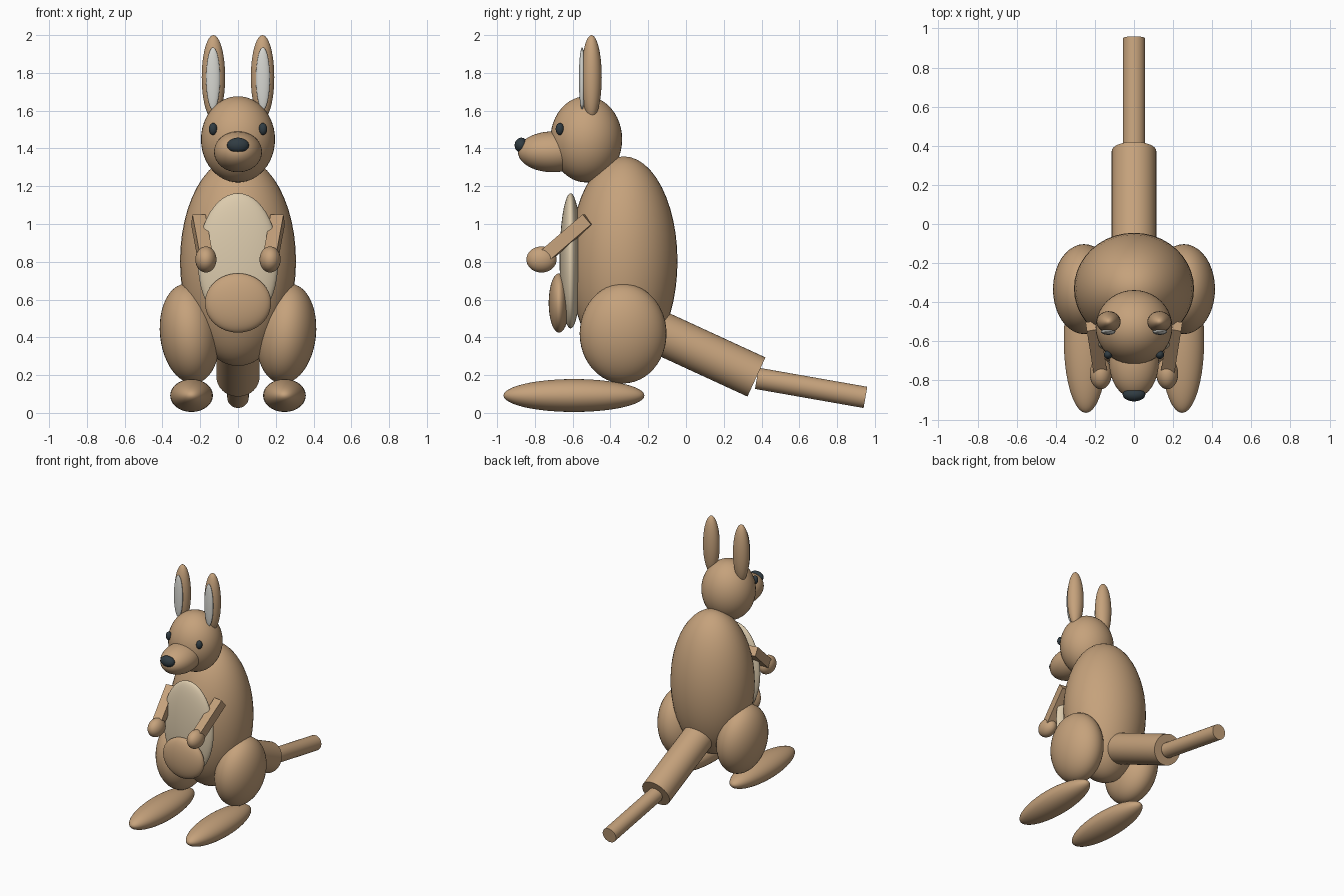
import bpy
from math import radians, atan2, hypot
from mathutils import Vector

if "Cube" in bpy.data.objects:
    bpy.data.objects.remove(bpy.data.objects["Cube"])


def material(name, rgb):
    m = bpy.data.materials.new(name)
    m.diffuse_color = (*rgb, 1)
    m.use_nodes = True
    m.node_tree.nodes["Principled BSDF"].inputs["Base Color"].default_value = m.diffuse_color
    return m


FUR = material("fur", (0.56, 0.36, 0.20))
CREAM = material("cream", (0.72, 0.60, 0.42))
PALE = material("pale", (0.68, 0.68, 0.64))
DARK = material("dark", (0.03, 0.045, 0.055))


def finish(name, mat, smooth=True):
    ob = bpy.context.object
    ob.name = name
    ob.data.materials.append(mat)
    if smooth:
        bpy.ops.object.shade_smooth_by_angle(angle=radians(40))
    return ob


def ellipsoid(name, loc, radii, mat=FUR, rot=(0, 0, 0)):
    bpy.ops.mesh.primitive_uv_sphere_add(segments=40, ring_count=24, radius=1,
                                         location=loc, rotation=rot)
    bpy.context.object.scale = radii
    return finish(name, mat)


def tail_part(name, start, end, radius):
    a, b = Vector(start), Vector(end)
    bpy.ops.mesh.primitive_cylinder_add(
        vertices=40, radius=radius, depth=(b - a).length, location=(a + b) / 2,
        rotation=(b - a).to_track_quat('Z', 'Y').to_euler())
    return finish(name, FUR)


def arm(name, start, end, width):
    a, b = Vector(start), Vector(end)
    d = b - a
    pitch = -atan2(hypot(d.x, d.y), -d.z)
    yaw = atan2(d.x, -d.y)
    bpy.ops.mesh.primitive_cube_add(size=1, location=(a + b) / 2,
                                    rotation=(pitch, 0, yaw))
    bpy.context.object.scale = (width, width, d.length)
    return finish(name, FUR, False)


# torso, belly patch and pouch
ellipsoid("body", (0, -0.33, 0.803), (0.307, 0.285, 0.555))
ellipsoid("belly", (0, -0.611, 0.805), (0.213, 0.058, 0.358), CREAM)
ellipsoid("pouch", (0, -0.672, 0.582), (0.175, 0.055, 0.157))

# head
ellipsoid("head", (0, -0.528, 1.448), (0.196, 0.19, 0.228))
ellipsoid("snout", (0, -0.705, 1.382), (0.127, 0.185, 0.108))
ellipsoid("nose", (0, -0.872, 1.417), (0.058, 0.035, 0.04), DARK)

# tail in two sections
tail_part("tail_base", (0, -0.17, 0.44), (0, 0.373, 0.19), 0.114)
tail_part("tail_tip", (0, 0.375, 0.183), (0, 0.95, 0.082), 0.057)

# paired parts
for side, s in (("left", -1), ("right", 1)):
    ellipsoid(f"{side}_ear", (s * 0.13, -0.5, 1.777), (0.062, 0.054, 0.223))
    ellipsoid(f"{side}_inner_ear", (s * 0.132, -0.55, 1.77),
              (0.037, 0.017, 0.165), PALE)
    ellipsoid(f"{side}_eye", (s * 0.132, -0.668, 1.503),
              (0.022, 0.022, 0.032), DARK)
    arm(f"{side}_arm", (s * 0.21, -0.52, 1.024), (s * 0.175, -0.74, 0.834), 0.07)
    ellipsoid(f"{side}_hand", (s * 0.17, -0.765, 0.812), (0.056, 0.08, 0.069))
    ellipsoid(f"{side}_thigh", (s * 0.255, -0.333, 0.42), (0.158, 0.23, 0.265),
              rot=(0, radians(s * 6), 0))
    ellipsoid(f"{side}_foot", (s * 0.246, -0.593, 0.092), (0.113, 0.373, 0.087))
